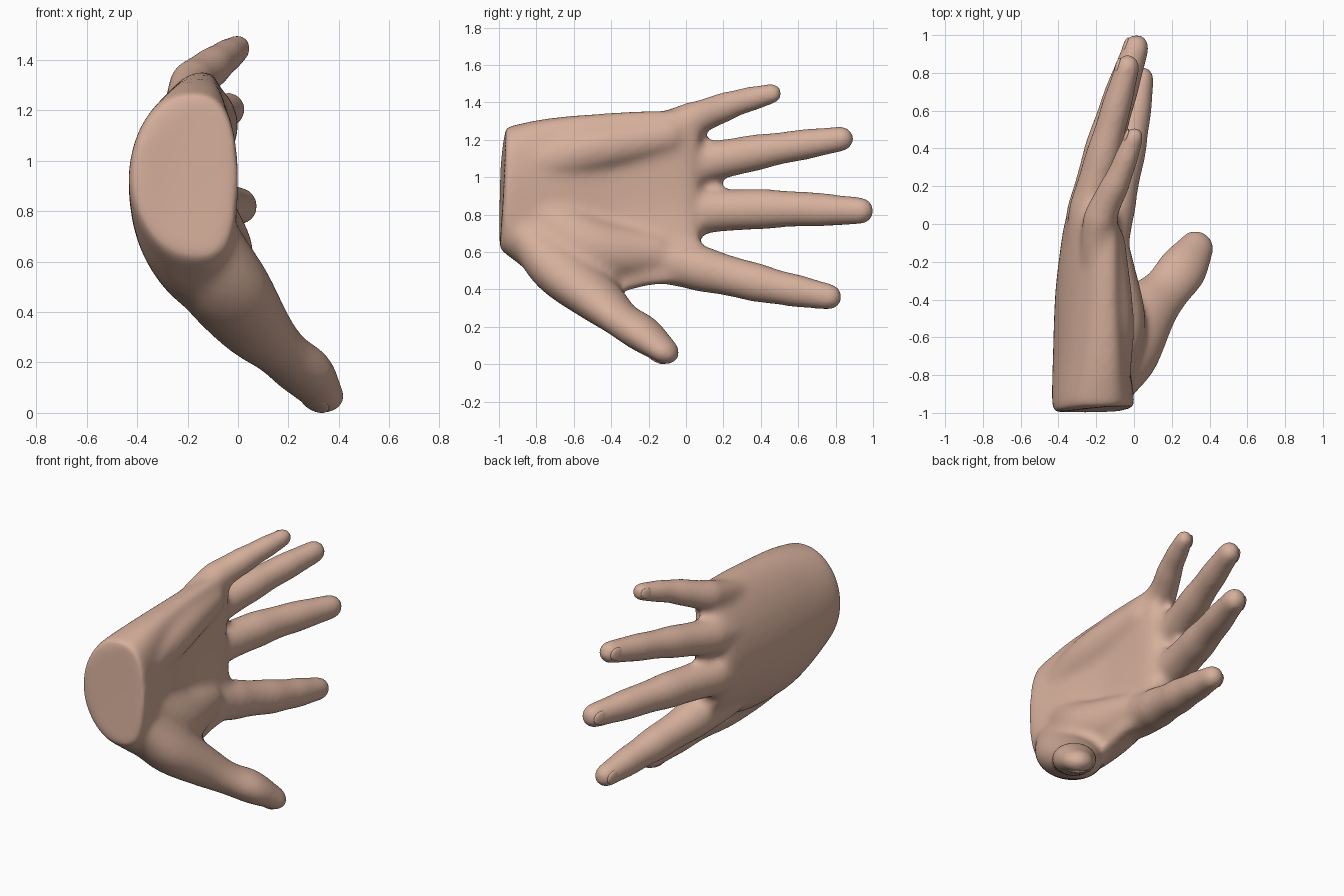
import bpy, bmesh, math
from mathutils import Vector, Matrix

if "Cube" in bpy.data.objects:
    bpy.data.objects.remove(bpy.data.objects["Cube"])

skin = bpy.data.materials.new("warm skin")
skin.use_nodes = True
skin.diffuse_color = (0.67, 0.43, 0.33, 1)
skin.node_tree.nodes["Principled BSDF"].inputs["Base Color"].default_value = skin.diffuse_color


def make_object(name, bm):
    bmesh.ops.recalc_face_normals(bm, faces=bm.faces)
    for f in bm.faces:
        f.smooth = True
    mesh = bpy.data.meshes.new(name)
    bm.to_mesh(mesh)
    bm.free()
    mesh.materials.append(skin)
    obj = bpy.data.objects.new(name, mesh)
    bpy.context.collection.objects.link(obj)
    return obj


def loft(bm, rings):
    """Closed skin over a list of rings of points."""
    loops = [[bm.verts.new(p) for p in ring] for ring in rings]
    n = len(loops[0])
    for a, b in zip(loops, loops[1:]):
        for i in range(n):
            bm.faces.new((a[i], a[(i + 1) % n], b[(i + 1) % n], b[i]))
    bm.faces.new(loops[0])
    bm.faces.new(loops[-1])


def spline(keys, steps=8):
    """Catmull-Rom samples through the keys."""
    keys = [Vector(k) for k in keys]
    ext = [2 * keys[0] - keys[1]] + keys + [2 * keys[-1] - keys[-2]]
    out = []
    for a, b, c, d in zip(ext, ext[1:], ext[2:], ext[3:]):
        for s in range(steps):
            t = s / steps
            out.append(b + (c - a) * t / 2 + (2 * a - 5 * b + 4 * c - d) * t * t / 2
                       + (3 * b - a - 3 * c + d) * t ** 3 / 2)
    return out + [keys[-1]]


def limb(bm, keys, wide_axis, thin=1.0, joints=()):
    """Tapered tube, rounded at both ends; each key is x, y, z, radius."""
    pts = spline(keys)
    rows = []
    for i, p in enumerate(pts):
        d = (pts[min(i + 1, len(pts) - 1)] - pts[max(i - 1, 0)]).xyz.normalized()
        f = i / (len(pts) - 1)
        swell = 1.02 + sum(0.06 * math.exp(-((f - j) / 0.05) ** 2) for j in joints)
        rows.append((p.xyz, d, p.w * swell))

    def cap(row, sign):
        c, d, r = row
        return [(c + sign * d * r * math.sin(a), d, r * math.cos(a))
                for a in (k * math.pi / 11 for k in range(1, 6))]

    rows = cap(rows[0], -1)[::-1] + rows + cap(rows[-1], 1)
    rings = []
    for c, d, r in rows:
        w = Vector(wide_axis)
        w = (w - d * w.dot(d)).normalized()
        n = d.cross(w)
        rings.append([c + w * r * math.cos(a) + n * r * thin * math.sin(a)
                      for a in (math.tau * k / 20 for k in range(20))])
    loft(bm, rings)


hand = bmesh.new()

# Palm sections: y, top z, bottom z, back x, palm x, bow of the knuckle arch
palm = [
    (-1.0, 1.265, 0.62, -0.42, 0.0, 0.05),
    (-0.94, 1.28, 0.57, -0.435, 0.0, 0.06),
    (-0.7, 1.32, 0.41, -0.43, -0.03, 0.11),
    (-0.4, 1.345, 0.38, -0.42, -0.08, 0.16),
    (-0.2, 1.355, 0.42, -0.40, -0.09, 0.16),
    (0.0, 1.35, 0.44, -0.37, -0.10, 0.15),
    (0.07, 1.30, 0.50, -0.34, -0.13, 0.13),
]
rings = []
for y, top, low, back, front, bow in spline(palm, 4):
    tilt = max(0, (-0.8 - y) / 0.2)
    ring = []
    for k in range(40):
        a = math.tau * k / 40
        u, v = math.cos(a), math.sin(a)
        v = math.copysign(abs(v) ** 0.8, v)
        arch = bow * u * u * (0.65 if u > 0 else 1)
        ring.append(Vector(((back + front) / 2 + (front - back) / 2 * v + arch,
                            y + tilt * (0.035 * max(0, u) ** 2 + 0.03 * max(0, v) ** 2),
                            (top + low) / 2 + (top - low) / 2 * u)))
    rings.append(ring)
loft(hand, rings)

# Fleshy pad along the little-finger side of the palm
limb(hand, [(-0.16, -0.78, 1.08, 0.15), (-0.13, -0.5, 1.15, 0.135),
            (-0.15, -0.1, 1.22, 0.11)], (0, 0, 1), 0.95)

# Finger bones, from inside the palm to the tip
fingers = {
    "little": [(-0.2, -0.45, 1.16, 0.08), (-0.2, -0.15, 1.255, 0.085), (-0.175, 0.04, 1.31, 0.09),
               (-0.08, 0.25, 1.39, 0.072), (0.0, 0.46, 1.447, 0.056)],
    "ring": [(-0.27, -0.45, 1.02, 0.1), (-0.255, -0.12, 1.055, 0.11), (-0.23, 0.1, 1.08, 0.108),
             (-0.14, 0.45, 1.145, 0.088), (-0.035, 0.83, 1.205, 0.069)],
    "middle": [(-0.28, -0.45, 0.83, 0.1), (-0.265, -0.12, 0.82, 0.12), (-0.23, 0.1, 0.82, 0.116),
               (-0.13, 0.5, 0.83, 0.098), (0.01, 0.932, 0.82, 0.074)],
    "index": [(-0.2, -0.45, 0.63, 0.1), (-0.15, -0.12, 0.56, 0.125), (-0.1, 0.12, 0.5, 0.113),
              (-0.02, 0.45, 0.42, 0.094), (0.04, 0.765, 0.36, 0.071)],
}
for keys in fingers.values():
    limb(hand, keys, (0, 0, 1), 0.95, joints=(0.48, 0.7, 0.87))

# Thumb and the muscle at its root
thumb = [(-0.15, -0.8, 0.68, 0.18), (-0.06, -0.66, 0.51, 0.2), (0.06, -0.47, 0.345, 0.165),
         (0.17, -0.35, 0.24, 0.128), (0.26, -0.235, 0.165, 0.13), (0.33, -0.125, 0.078, 0.096)]
limb(hand, thumb, (0.8, -0.6, 0), 0.74)

# Soft flesh between the thumb root, the palm and the index finger
limb(hand, [(-0.18, -0.76, 0.78, 0.17), (-0.12, -0.52, 0.62, 0.18), (-0.14, -0.18, 0.59, 0.13)],
     (0, 0, 1))

# Fuse the parts into one skin, swelling and shrinking it to fillet the creases
hand_obj = make_object("hand", hand)


def modifier(name, kind, **settings):
    mod = hand_obj.modifiers.new(name, kind)
    for key, value in settings.items():
        setattr(mod, key, value)


fillet = 0.018
modifier("fuse", "REMESH", mode="VOXEL", voxel_size=0.013)
modifier("soften", "SMOOTH", factor=0.5, iterations=10)
modifier("swell", "DISPLACE", mid_level=0, strength=fillet)
modifier("refuse", "REMESH", mode="VOXEL", voxel_size=0.014, use_smooth_shade=True)
modifier("soften_creases", "SMOOTH", factor=0.5, iterations=16)
modifier("shrink", "DISPLACE", mid_level=0, strength=-fillet)
modifier("finish", "SMOOTH", factor=0.5, iterations=8)


# Nails: thin domed plates on the back of each tip
def nail(name, keys, outward, thin=1.0):
    tip, prev = Vector(keys[-1]), Vector(keys[-2])
    d = (tip.xyz - prev.xyz).normalized()
    n = Vector(outward)
    n = (n - d * n.dot(d)).normalized()
    frame = Matrix((d, n.cross(d), n)).transposed().to_4x4()
    r = tip.w
    frame.translation = tip.xyz + n * r * thin * 0.78 - d * r * 0.2
    bm = bmesh.new()
    bmesh.ops.create_uvsphere(bm, u_segments=24, v_segments=12, radius=1)
    bmesh.ops.scale(bm, verts=bm.verts, vec=(r * 0.75, r * 0.6, r * 0.2))
    bmesh.ops.transform(bm, matrix=frame, verts=bm.verts)
    make_object(name, bm)


for name, keys in fingers.items():
    nail(name + "_nail", keys, (-1, 0, 0), 0.95)
nail("thumb_nail", thumb, (-0.3, -0.4, -0.85), 0.74)
